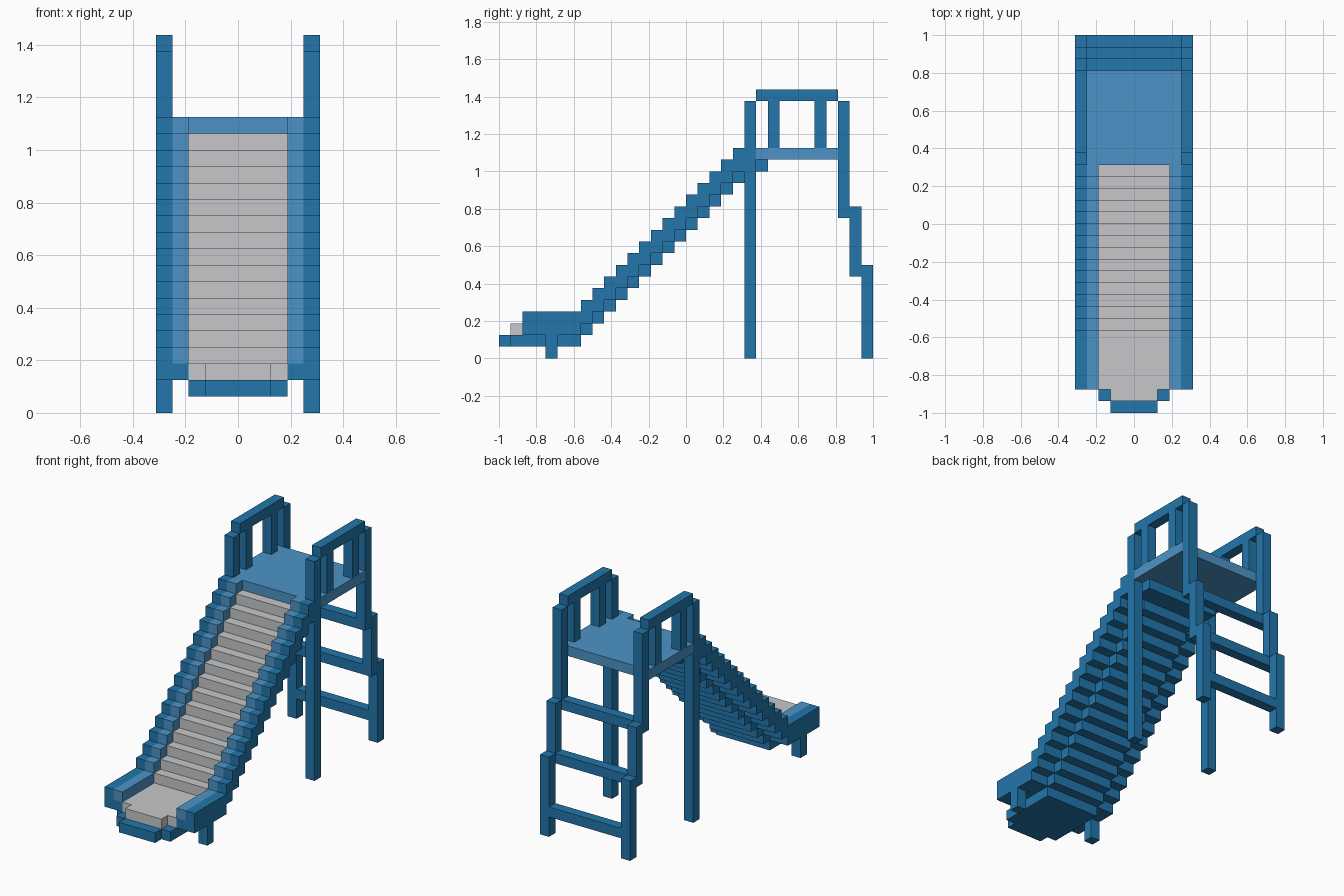
import bpy, bmesh

if "Cube" in bpy.data.objects:
    bpy.data.objects.remove(bpy.data.objects["Cube"])

U = 1 / 16  # one block; y counted in blocks from the front edge


def material(name, rgb):
    m = bpy.data.materials.new(name)
    m.diffuse_color = (*rgb, 1)
    m.use_nodes = True
    m.node_tree.nodes["Principled BSDF"].inputs["Base Color"].default_value = m.diffuse_color
    return m


BLUE = material("deep blue", (0.016, 0.18, 0.41))
LIGHT = material("light blue", (0.073, 0.296, 0.57))
GREY = material("light grey", (0.57, 0.575, 0.585))


def prism(name, profile, x0, x1, mats, rule=None):
    """Extrude a (y, z) profile between two x positions."""
    bm = bmesh.new()
    vs = [bm.verts.new((x0 * U, y * U - 1, z * U)) for y, z in profile]
    face = bm.faces.new(vs)
    ext = bmesh.ops.extrude_face_region(bm, geom=[face])
    new = [v for v in ext["geom"] if isinstance(v, bmesh.types.BMVert)]
    bmesh.ops.translate(bm, vec=((x1 - x0) * U, 0, 0), verts=new)
    bmesh.ops.recalc_face_normals(bm, faces=bm.faces[:])
    bm.normal_update()
    if rule:
        for f in bm.faces:
            f.material_index = rule(f)
    me = bpy.data.meshes.new(name)
    bm.to_mesh(me)
    bm.free()
    for m in mats:
        me.materials.append(m)
    ob = bpy.data.objects.new(name, me)
    bpy.context.collection.objects.link(ob)
    return ob


def box(name, x0, x1, y0, y1, z0, z1, mat=BLUE):
    return prism(name, [(y0, z0), (y1, z0), (y1, z1), (y0, z1)], x0, x1, [mat])


def chute(z0, thick):
    """Flat run-out followed by fourteen one-block steps."""
    heights = [(2, 7, 0)] + [(j, j + 1, j - 6) for j in range(7, 21)]
    top, bottom = [], []
    for a, b, h in heights:
        bottom += [(a, z0 + h), (b, z0 + h)]
        top += [(a, z0 + h + thick), (b, z0 + h + thick)]
    # block line in the front end keeps the lower half separate
    mid = [(2, z0 + 1)] if thick > 1 else []
    return bottom + top[::-1] + mid


def inner_rule(f):
    n, c = f.normal, f.calc_center_median()
    if n.z < -0.5 or n.y > 0.5:
        return 0
    return 1 if c.z > 3 * U else 0


# Slide bed: blue shell below, grey sliding surface on top
prism("slide_shell", chute(1, 1), -3, 3, [BLUE])
prism("slide_surface", chute(2, 1), -3, 3, [GREY])
box("shell_lip", -3, 3, 1, 2, 1, 2)
box("shell_tip", -2, 2, 0, 1, 1, 2)
box("surface_tip", -2, 2, 1, 2, 2, 3, GREY)

# Platform and the beam below it
box("platform", -4, 4, 21, 22, 17, 18, LIGHT)
box("platform_deck", -5, 5, 22, 29, 17, 18, LIGHT)
box("platform_beam", -4, 4, 21, 23, 16, 17)

for side, s in (("left", -1), ("right", 1)):
    a, b = sorted((4 * s, 5 * s))
    i, o = sorted((3 * s, 4 * s))
    # Slide rails with light inner half
    prism(f"{side}_outer_rail", chute(2, 2), a, b, [BLUE])
    prism(f"{side}_inner_rail", chute(2, 2), i, o, [BLUE, LIGHT], inner_rule)
    # Legs
    box(f"{side}_front_foot", a, b, 4, 5, 0, 2)
    box(f"{side}_tower_leg", a, b, 21, 22, 0, 22)
    # Stepped ladder posts
    box(f"{side}_ladder_post_low", a, b, 31, 32, 0, 8)
    box(f"{side}_ladder_post_middle", a, b, 30, 31, 7, 13)
    box(f"{side}_ladder_post_top", a, b, 29, 30, 12, 22)
    # Handrail and its balusters
    box(f"{side}_handrail", a, b, 22, 29, 22, 23)
    for k, y in enumerate((23, 27)):
        box(f"{side}_baluster_{k + 1}", a, b, y, y + 1, 18, 22)

# Ladder rungs
for k in range(3):
    box(f"rung_{k + 1}", -4, 4, 31 - k, 32 - k, 2 + 5 * k, 3 + 5 * k)
